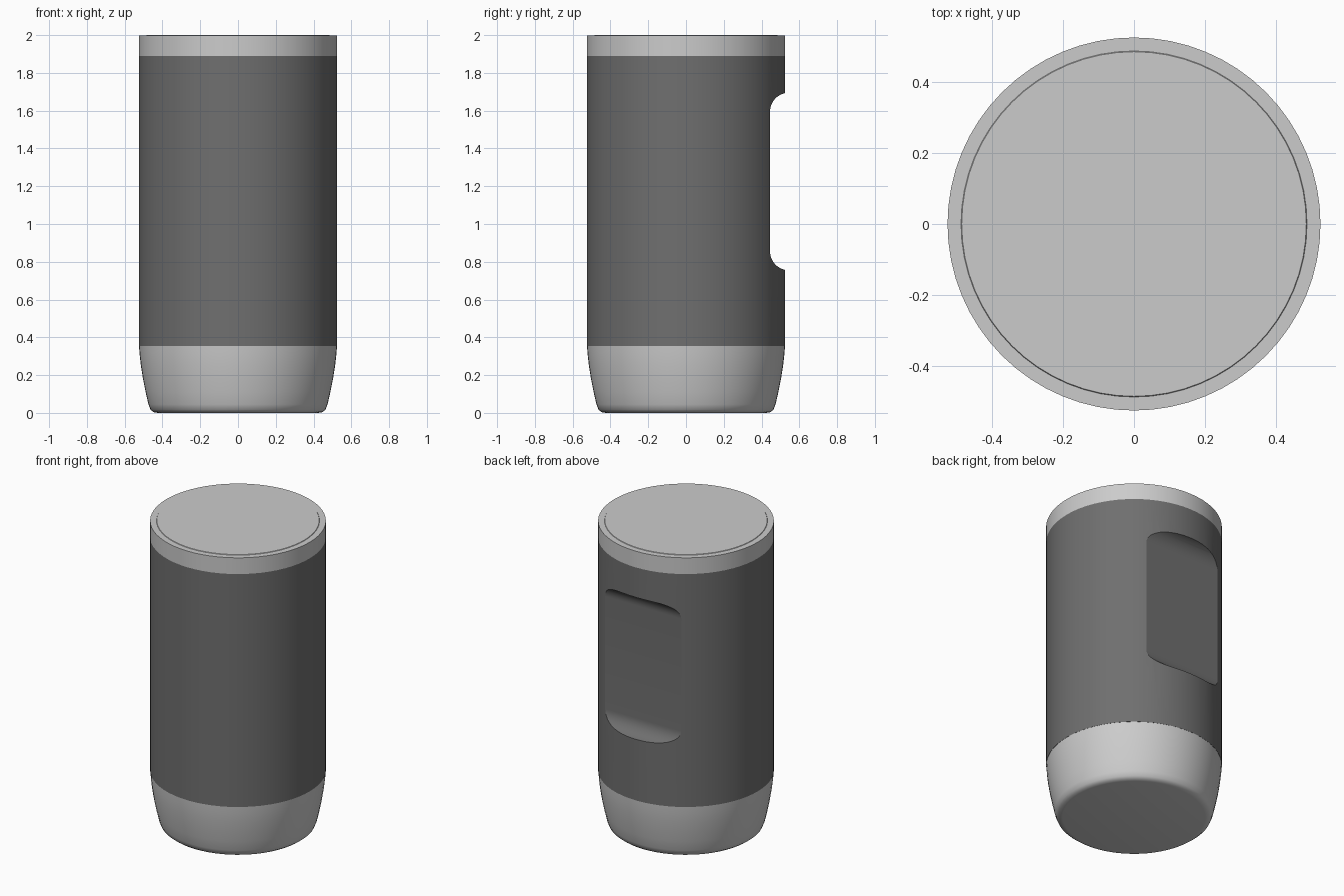
import bpy, bmesh
from math import sin, cos, pi, radians

if "Cube" in bpy.data.objects:
    bpy.data.objects.remove(bpy.data.objects["Cube"])

SEG = 64
R = 0.525


def make_object(name, bm):
    bmesh.ops.recalc_face_normals(bm, faces=bm.faces[:])
    mesh = bpy.data.meshes.new(name)
    bm.to_mesh(mesh)
    bm.free()
    ob = bpy.data.objects.new(name, mesh)
    bpy.context.collection.objects.link(ob)
    return ob


def activate(ob):
    bpy.ops.object.select_all(action='DESELECT')
    ob.select_set(True)
    bpy.context.view_layer.objects.active = ob


def lathe(name, profile):
    """Closed solid of revolution from (radius, z) points, bottom to top."""
    bm = bmesh.new()
    rings = [[bm.verts.new((r * cos(2 * pi * i / SEG), r * sin(2 * pi * i / SEG), z))
              for i in range(SEG)] for r, z in profile]
    for a, b in zip(rings, rings[1:]):
        for i in range(SEG):
            j = (i + 1) % SEG
            bm.faces.new((a[i], a[j], b[j], b[i]))
    bm.faces.new(rings[0])
    bm.faces.new(rings[-1])
    return make_object(name, bm)


def smooth(ob):
    activate(ob)
    bpy.ops.object.shade_smooth_by_angle(angle=radians(30))


# tapered, rounded base
base = lathe("base", [(0.425, 0), (0.447, 0.004), (0.463, 0.017), (0.474, 0.045),
                      (0.489, 0.11), (0.503, 0.18), (0.514, 0.25), (0.521, 0.31),
                      (0.524, 0.355)])

# dark sleeve
body = lathe("body_sleeve", [(R, 0.355), (R, 1.89)])

# lid with a very slightly raised top disc
lid = lathe("lid", [(R, 1.89), (R, 1.997), (0.487, 1.997), (0.485, 2.0)])

# flat notch in the back with filleted top and bottom
bm = bmesh.new()
fillet, depth, z0, z1 = 0.1, 0.445, 0.755, 1.695
side = [(0.7, z0)]
for k in range(13):
    a = pi / 2 * k / 12
    side.append((depth + fillet - fillet * sin(a), z0 + fillet - fillet * cos(a)))
side += [(y, z0 + z1 - z) for y, z in reversed(side)]
face = bm.faces.new([bm.verts.new((-0.6, y, z)) for y, z in side])
ext = bmesh.ops.extrude_face_region(bm, geom=[face])
bmesh.ops.translate(bm, vec=(1.2, 0, 0),
                    verts=[g for g in ext["geom"] if isinstance(g, bmesh.types.BMVert)])
cutter = make_object("notch_cutter", bm)
cutter.hide_render = True

cut = body.modifiers.new("notch", 'BOOLEAN')
cut.operation = 'DIFFERENCE'
cut.solver = 'EXACT'
cut.object = cutter
activate(body)
bpy.ops.object.modifier_apply(modifier=cut.name)
bpy.data.objects.remove(cutter)

# sleeve colour
dark = bpy.data.materials.new("dark_grey")
dark.diffuse_color = (0.16, 0.16, 0.16, 1)
dark.use_nodes = True
dark.node_tree.nodes["Principled BSDF"].inputs["Base Color"].default_value = dark.diffuse_color
body.data.materials.clear()
body.data.materials.append(dark)

for ob in (base, body, lid):
    smooth(ob)
